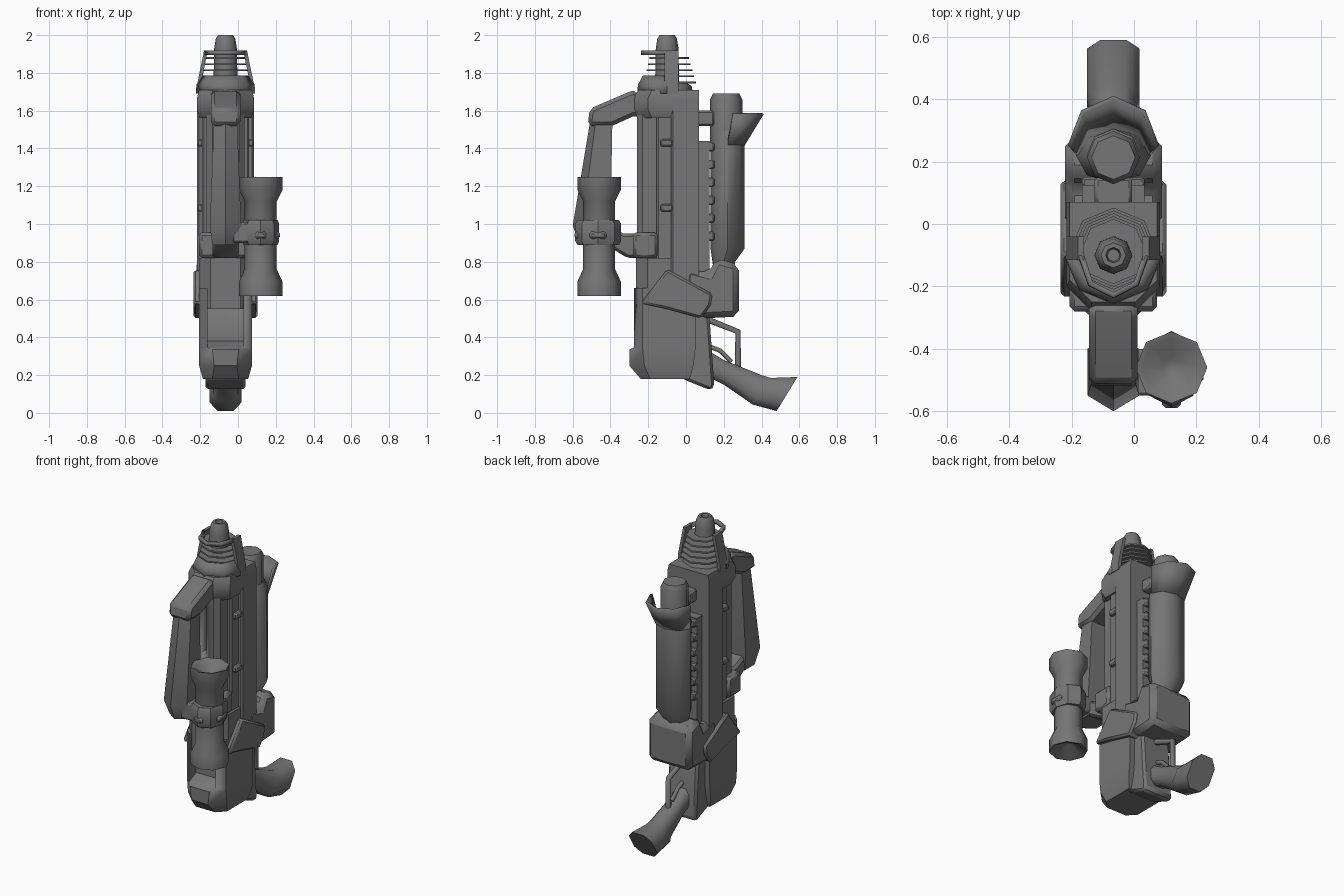
import bpy, bmesh, math
from mathutils import Vector

cube = bpy.data.objects.get("Cube")
if cube:
    bpy.data.objects.remove(cube, do_unlink=True)

C = -0.066  # middle plane of the body

steel = bpy.data.materials.new("dark_grey_metal")
steel.use_nodes = True
grey = (0.18, 0.18, 0.18, 1)
steel.diffuse_color = grey
steel.node_tree.nodes["Principled BSDF"].inputs["Base Color"].default_value = grey


def finish(name, bm, angle=32, bevel=0):
    bmesh.ops.recalc_face_normals(bm, faces=bm.faces)
    mesh = bpy.data.meshes.new(name)
    bm.to_mesh(mesh)
    bm.free()
    mesh.materials.append(steel)
    mesh.polygons.foreach_set("use_smooth", [True] * len(mesh.polygons))
    mesh.set_sharp_from_angle(angle=math.radians(angle))
    ob = bpy.data.objects.new(name, mesh)
    bpy.context.collection.objects.link(ob)
    if bevel:
        mod = ob.modifiers.new("bevel", "BEVEL")
        mod.width = bevel
        mod.limit_method = "ANGLE"
    return ob


def loft(name, rings, angle=32, bevel=0, closed=True):
    """Skin a list of equal-length point rings."""
    bm = bmesh.new()
    rows = [[bm.verts.new(p) for p in r] for r in rings]
    n = len(rows[0])
    for a, b in zip(rows, rows[1:]):
        for i in range(n if closed else n - 1):
            j = (i + 1) % n
            bm.faces.new((a[i], a[j], b[j], b[i]))
    if closed:
        bm.faces.new(rows[0][::-1])
        bm.faces.new(rows[-1])
    return finish(name, bm, angle, bevel)


def prism(name, pts, hw, bevel=0, cx=C):
    """Side profile (y, z) widened along x."""
    return loft(name, [[(cx + s * hw, y, z) for y, z in pts] for s in (-1, 1)], bevel=bevel)


def box(name, x, y, z, bevel=0):
    pts = [(y[0], z[0]), (y[1], z[0]), (y[1], z[1]), (y[0], z[1])]
    return prism(name, pts, (x[1] - x[0]) / 2, bevel, (x[0] + x[1]) / 2)


def oval(z, cy, rx, ry, cx=C, n=8):
    return [(cx + rx * math.cos(i * math.tau / n), cy + ry * math.sin(i * math.tau / n), z)
            for i in range(n)]


def turned(name, profile, cy, cx=C, n=8, angle=50):
    return loft(name, [oval(z, cy, r, r, cx, n) for r, z in profile], angle)


def slab(z, hw, y0, y1, c):
    """Plan outline with its two front corners cut."""
    return [(C + x, y, z) for x, y in ((-hw, y1), (-hw, y0 + c), (c - hw, y0),
                                       (hw - c, y0), (hw, y0 + c), (hw, y1))]


def half_shell(name, arcs, side, thick):
    """Half funnel; side is 1 for the back half, -1 for the front half."""
    rings = [[(C + rx * math.cos(i * math.pi / 4), cy + side * ry * math.sin(i * math.pi / 4), z)
              for i in range(5)] for z, cy, rx, ry in arcs]
    ob = loft(name, rings, 50, closed=False)
    mod = ob.modifiers.new("thickness", "SOLIDIFY")
    mod.thickness = thick
    mod.offset = 0
    return ob


def tube(name, pts, r, n=8):
    curve = bpy.data.curves.new(name, "CURVE")
    curve.dimensions = "3D"
    curve.bevel_depth = r
    curve.bevel_resolution = 1
    curve.use_fill_caps = True
    sp = curve.splines.new("POLY")
    sp.points.add(len(pts) - 1)
    for p, co in zip(sp.points, pts):
        p.co = (*co, 1)
    curve.materials.append(steel)
    ob = bpy.data.objects.new(name, curve)
    bpy.context.collection.objects.link(ob)


def cut(target, cutter):
    mod = target.modifiers.new("cut", "BOOLEAN")
    mod.object = cutter
    mod.solver = "EXACT"
    cutter.hide_render = True
    cutter.hide_set(True)
    cutter.display_type = "WIRE"


# Receiver: wide column, recessed front core and head block
loft("receiver_column", [slab(z, 0.15, -0.08, 0.07, 0.01) for z in (0.55, 1.66)])
loft("receiver_web", [slab(z, 0.125, -0.155, 0, 0.01) for z in (0.55, 1.6)])
core = loft("front_core", [slab(z, 0.1, -0.26, -0.1, 0.03) for z in (0.55, 1.6)])
cut(core, box("core_slot_cutter", (C - 0.02, C + 0.02), (-0.4, -0.2), (1.2, 1.56)))
loft("head_block", [slab(1.56, 0.135, -0.25, 0.07, 0.07), slab(1.6, 0.15, -0.28, 0.07, 0.08),
                    slab(1.67, 0.15, -0.28, 0.07, 0.08), slab(1.71, 0.14, -0.25, 0.07, 0.07)])
loft("receiver_base", [slab(z, 0.14, -0.265, 0.05, 0.06) for z in (0.55, 0.82)])
for s in (-1, 1):
    for z in (1.43, 1.085):
        box("side_clip", (C + s * 0.13 - 0.02, C + s * 0.13 + 0.02), (-0.135, -0.07),
            (z - 0.02, z + 0.02), 0.008)

# Lower housing with an open well at the front
housing = loft("lower_housing", [slab(0.18, 0.12, -0.24, 0.02, 0.05),
                                 slab(0.25, 0.14, -0.3, 0.04, 0.08),
                                 slab(0.34, 0.14, -0.3, 0.05, 0.07),
                                 slab(0.66, 0.14, -0.3, 0.05, 0.07)])
cut(housing, prism("well_cutter", [(-0.4, 0.29), (-0.2, 0.38), (-0.2, 0.8), (-0.4, 0.8)], 0.095))
prism("rear_housing", [(-0.02, 0.18), (0.13, 0.12), (0.15, 0.14), (0.125, 0.5), (0.08, 0.6),
                       (-0.02, 0.65)], 0.105, 0.015)
prism("side_band", [(-0.24, 0.58), (-0.1, 0.76), (0.14, 0.63), (0.13, 0.57), (0.08, 0.5),
                    (-0.1, 0.55)], 0.17, 0.012)
prism("rear_pack", [(0.0, 0.77), (0.12, 0.74), (0.16, 0.82), (0.28, 0.785), (0.28, 0.51),
                    (0.08, 0.5), (-0.02, 0.62)], 0.155, 0.03)

# Rear tank, flared collar and canister
loft("rear_tank", [oval(0.72, 0.2, 0.08, 0.05), oval(0.8, 0.2, 0.09, 0.06),
                   oval(0.87, 0.22, 0.12, 0.09), oval(1.43, 0.22, 0.12, 0.09),
                   oval(1.5, 0.22, 0.085, 0.085)], 50)
half_shell("tank_collar", [(1.42, 0.22, 0.115, 0.085), (1.585, 0.25, 0.14, 0.155)], 1, 0.014)
turned("canister", [(0.085, 1.4), (0.085, 1.66), (0.07, 1.69)], 0.213)
box("canister_bracket", (C - 0.06, C + 0.06), (0.05, 0.15), (1.52, 1.6), 0.01)

# Toothed rack between receiver and tank
box("rack", (C - 0.1, C + 0.1), (0.05, 0.125), (0.74, 1.44))
for i in range(6):
    z = 0.93 + i * 0.095
    box("rack_tooth", (C - 0.1, C + 0.1), (0.11, 0.15), (z - 0.02, z + 0.03), 0.008)

# Rear grip with flared butt, and guard loop
grip = [(0.1, 0.2, 0.32, 0.05), (0.19, 0.14, 0.29, 0.06), (0.28, 0.1, 0.25, 0.07)]
sections = [((0.1, 0.2), (0.1, 0.34)), ((0.2, 0.15), (0.2, 0.28)), ((0.33, 0.06), (0.4, 0.2)),
            ((0.35, 0.045), (0.45, 0.185)), ((0.48, 0.01), (0.59, 0.19))]
widths = (0.055, 0.055, 0.068, 0.084, 0.084)
rings = []
for (low, high), w in zip(sections, widths):
    a, b = Vector((C, *low)), Vector((C, *high))
    rings.append([a.lerp(b, t) + Vector((x * w, 0, 0)) for x, t in (
        (-0.5, 0), (0.5, 0), (1, 0.25), (1, 0.75), (0.5, 1), (-0.5, 1), (-1, 0.75), (-1, 0.25))])
loft("rear_grip", rings, 50)
tube("guard_loop", [(C, 0.1, 0.5), (C, 0.275, 0.43), (C, 0.275, 0.22)], 0.019)
tube("trigger", [(C, 0.1, 0.36), (C, 0.18, 0.33), (C, 0.24, 0.27)], 0.014)

# Front handle with top and bottom arms
prism("handle_top_arm", [(-0.26, 1.71), (-0.3, 1.7), (-0.51, 1.61), (-0.52, 1.52), (-0.39, 1.52),
                         (-0.28, 1.57), (-0.22, 1.57)], 0.078, 0.02)


def prow(z, hw, back, front, c=0.05):
    return [(C + x, y, z) for x, y in ((-hw, back), (-hw, front + c), (0, front),
                                       (hw, front + c), (hw, back))]


loft("front_handle", [prow(0.89, 0.07, -0.41, -0.56), prow(0.99, 0.083, -0.4, -0.6),
                      prow(1.53, 0.062, -0.39, -0.51, 0.03)])
prism("handle_lower_arm", [(-0.44, 1.0), (-0.33, 0.95), (-0.2, 0.95), (-0.2, 0.82), (-0.31, 0.82),
                           (-0.44, 0.9)], 0.07, 0.015)
box("handle_clamp", (C - 0.14, C + 0.14), (-0.28, -0.15), (0.82, 0.955), 0.015)

# Side scope with dished ends, mount ring and knobs
SX, SY = 0.12, -0.46
turned("scope", [(0.03, 0.68), (0.095, 0.625), (0.115, 0.62), (0.115, 0.695), (0.085, 0.76),
                 (0.085, 1.12), (0.115, 1.18), (0.115, 1.25), (0.095, 1.245), (0.03, 1.19)], SY, SX)
loft("scope_mount_ring", [oval(z, SY - 0.005, rx, ry, SX) for z, rx, ry in (
    (0.89, 0.09, 0.11), (0.91, 0.098, 0.122), (1.0, 0.098, 0.122), (1.02, 0.09, 0.11))])
box("scope_mount", (-0.03, 0.08), (-0.55, -0.4), (0.9, 1.01), 0.01)
box("scope_knob", (0.09, 0.15), (-0.59, -0.5), (0.92, 0.96), 0.012)
box("scope_side_knob", (0.18, 0.222), (-0.51, -0.42), (0.92, 0.96), 0.012)

# Muzzle: barrel, cooling rings and cage
MY = -0.1
turned("barrel", [(0.065, 1.68), (0.06, 1.93), (0.052, 1.98), (0.04, 2.0), (0.025, 2.0),
                  (0.02, 1.97)], MY)
turned("muzzle_base", [(0.135, 1.7), (0.13, 1.73), (0.1, 1.75)], MY)
for i in range(5):
    z, r = 1.75 + i * 0.032, 0.14 - i * 0.009
    turned("cooling_ring", [(r, z - 0.005), (r, z + 0.005)], MY + 0.012)
half_shell("muzzle_collar", [(1.69, MY, 0.148, 0.148), (1.735, MY, 0.145, 0.145),
                             (1.78, MY, 0.118, 0.12)], -1, 0.02)
half_shell("cage_hoop", [(1.895, MY, 0.105, 0.13), (1.918, MY, 0.103, 0.128)], -1, 0.018)
for s in (-1, 1):
    foot, top = C + s * 0.14, C + s * 0.104
    loft("cage_leg", [[(x - 0.01, -0.115, z), (x + 0.01, -0.115, z), (x + 0.01, -0.04, z),
                       (x - 0.01, -0.04, z)] for x, z in ((foot, 1.69), (foot, 1.74), (top, 1.918))])
